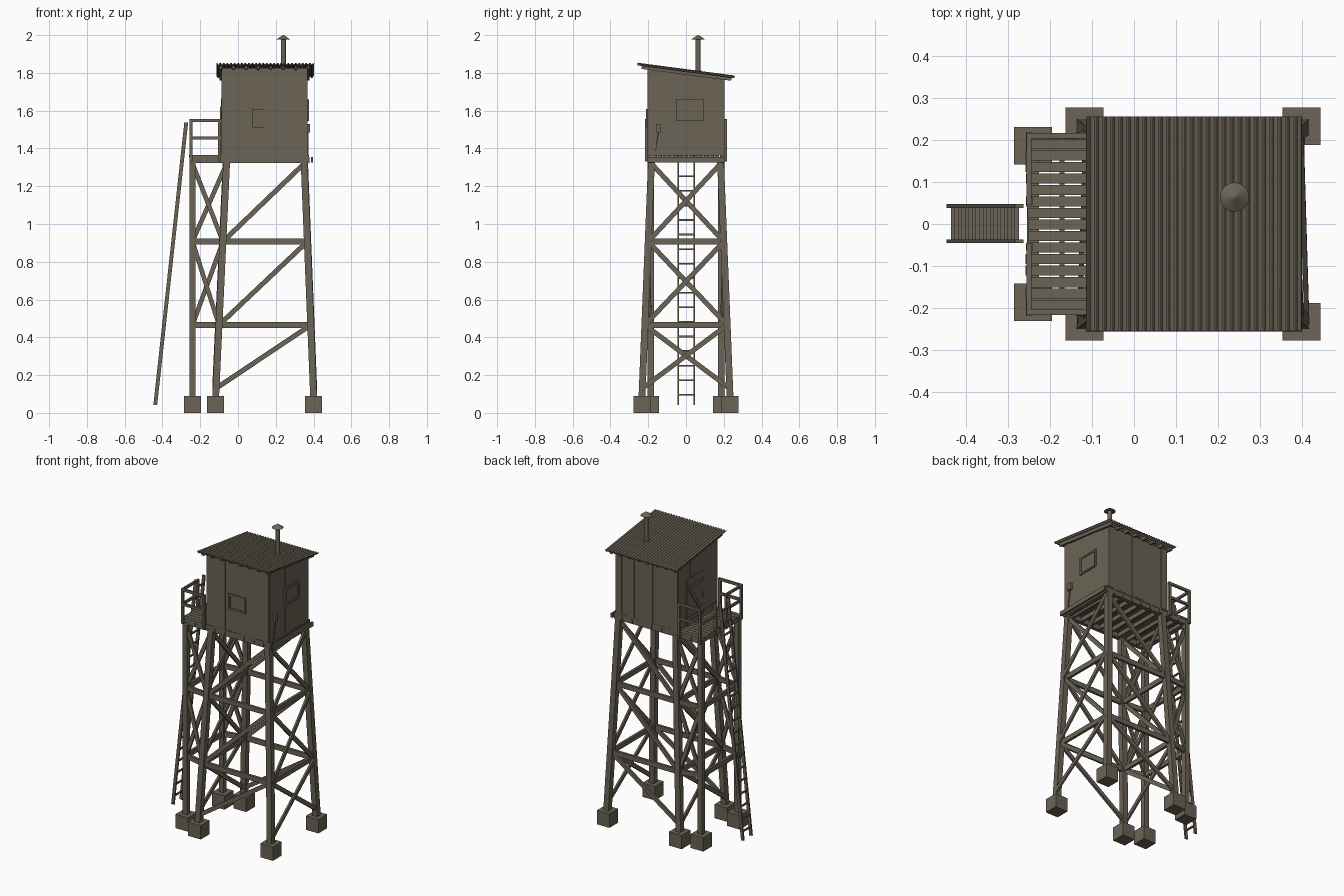
import bpy, bmesh, math, random
from mathutils import Vector, Matrix

if "Cube" in bpy.data.objects:
    bpy.data.objects.remove(bpy.data.objects["Cube"])

random.seed(4)
mat = bpy.data.materials.new("weathered_grey_brown")
mat.diffuse_color = (0.145, 0.125, 0.092, 1)
mat.use_nodes = True
mat.node_tree.nodes["Principled BSDF"].inputs["Base Color"].default_value = mat.diffuse_color


def finish(name, bm):
    bmesh.ops.recalc_face_normals(bm, faces=bm.faces)
    me = bpy.data.meshes.new(name)
    bm.to_mesh(me)
    bm.free()
    me.materials.append(mat)
    ob = bpy.data.objects.new(name, me)
    bpy.context.collection.objects.link(ob)
    return ob


def box(bm, x0, x1, y0, y1, z0, z1):
    m = Matrix.Translation(((x0 + x1) / 2, (y0 + y1) / 2, (z0 + z1) / 2)) @ \
        Matrix.Diagonal((abs(x1 - x0), abs(y1 - y0), abs(z1 - z0), 1))
    return bmesh.ops.create_cube(bm, size=1, matrix=m)["verts"]


def beam(bm, a, b, w, t, normal):
    """Bar from a to b; t is its thickness along normal, w the other way."""
    a, b = Vector(a), Vector(b)
    d = (b - a).normalized()
    n = Vector(normal)
    n = (n - d * n.dot(d)).normalized()
    s = n.cross(d)
    m = Matrix((d, s, n)).transposed().to_4x4()
    m.translation = (a + b) / 2
    bmesh.ops.create_cube(bm, size=1, matrix=m @ Matrix.Diagonal(((b - a).length, w, t, 1)))


def roof_z(y):
    return 1.810 - 0.132 * y


def main_leg(right, sy, z):
    t = (z - 0.09) / 1.24
    x = 0.40 - 0.05 * t if right else -0.118 + 0.058 * t
    return Vector((x, sy * (0.233 - 0.05 * t), z))


def deck_leg(sy, z):
    return Vector((-0.241, sy * 0.187, z))


SIDES = (-1, 1)
LEVELS = (0.13, 0.465, 0.907, 1.32)

# Concrete footings
bm = bmesh.new()
for sy in SIDES:
    for p in (main_leg(0, sy, 0.09), main_leg(1, sy, 0.09), deck_leg(sy, 0.09)):
        box(bm, p.x - .045, p.x + .045, p.y - .045, p.y + .045, 0, 0.09)
finish("footings", bm)

# Legs
bm = bmesh.new()
for sy in SIDES:
    for r in (0, 1):
        beam(bm, main_leg(r, sy, 0.08), main_leg(r, sy, 1.335), 0.036, 0.036, (0, 1, 0))
    beam(bm, deck_leg(sy, 0.08), deck_leg(sy, 1.335), 0.033, 0.033, (0, 1, 0))
finish("legs", bm)

# Horizontal braces
bm = bmesh.new()
for z in LEVELS[1:3]:
    for sy in SIDES:
        beam(bm, main_leg(0, sy, z), main_leg(1, sy, z), 0.032, 0.016, (0, 1, 0))
        beam(bm, deck_leg(sy, z), main_leg(0, sy, z), 0.032, 0.016, (0, 1, 0))
    for r in (0, 1):
        beam(bm, main_leg(r, -1, z), main_leg(r, 1, z), 0.032, 0.016, (1, 0, 0))
    beam(bm, deck_leg(-1, z), deck_leg(1, z), 0.032, 0.016, (1, 0, 0))
finish("horizontal_braces", bm)

# Diagonal braces
bm = bmesh.new()
for i in range(3):
    lo, hi = LEVELS[i], LEVELS[i + 1]
    for sy in SIDES:
        beam(bm, main_leg(0, sy, lo), main_leg(1, sy, hi), 0.026, 0.014, (0, 1, 0))
        if i:
            beam(bm, deck_leg(sy, lo), main_leg(0, sy, hi), 0.024, 0.012, (0, 1, 0))
            beam(bm, deck_leg(sy, hi), main_leg(0, sy, lo), 0.024, 0.012, (0, 1, 0))
        for r, off in ((0, -0.014), (1, 0.014)):
            o = Vector((off * (1 if sy > 0 else 0.3), 0, 0))
            beam(bm, main_leg(r, -sy, lo) + o, main_leg(r, sy, hi) + o, 0.026, 0.012, (1, 0, 0))
finish("diagonal_braces", bm)

# Platform frame and joists
bm = bmesh.new()
for sy in SIDES:
    box(bm, -0.257, 0.378, sy * 0.176, sy * 0.2, 1.322, 1.354)
for x in (-0.241, -0.06, 0.355):
    box(bm, x - .014, x + .014, -0.2, 0.2, 1.33, 1.354)
for i in range(9):
    x = -0.172 + i * 0.0705
    box(bm, x - .006, x + .006, -0.204, 0.204, 1.326, 1.354)
finish("platform_frame", bm)

# Floor planks
bm = bmesh.new()
for i in range(15):
    y = -0.206 + i * 0.0275
    box(bm, -0.26 + random.uniform(0, .008), 0.376, y, y + 0.0245, 1.354, 1.365)
finish("floor_planks", bm)

# Cabin core, its top follows the roof
X0, X1, YW, ZF = -0.083, 0.364, 0.2, 1.362


def slope_top(verts):
    for v in verts:
        if v.co.z > 1.5:
            v.co.z = roof_z(v.co.y) - 0.012


bm = bmesh.new()
slope_top(box(bm, X0, X1, -YW, YW, ZF, 1.8))
finish("cabin_walls", bm)

# Vertical wall boards with slightly uneven faces
bm = bmesh.new()
n = 10
for sy in SIDES:
    for i in range(n):
        w = (X1 - X0) / n
        d = YW + random.choice((0.002, 0.005))
        slope_top(box(bm, X0 + i * w, X0 + (i + 1) * w, sy * 0.19, sy * d, ZF, 1.8))
for x, s in ((X0, -1), (X1, 1)):
    for i in range(n):
        w = 2 * YW / n
        d = random.choice((0.001, 0.004))
        slope_top(box(bm, x - s * 0.01, x + s * d, -YW + i * w, -YW + (i + 1) * w, ZF, 1.8))
finish("wall_boards", bm)


# Windows: pane with a raised frame
def frame(bm, put, a0, a1, z0, z1, t=0.012):
    for u0, u1, v0, v1 in ((a0, a1, z0, z0 + t), (a0, a1, z1 - t, z1),
                           (a0, a0 + t, z0 + t, z1 - t), (a1 - t, a1, z0 + t, z1 - t)):
        put(bm, u0, u1, v0, v1, 0.012)
    put(bm, a0 + t, a1 - t, z0 + t, z1 - t, 0.006)


def on_front(bm, a0, a1, z0, z1, d):
    box(bm, a0, a1, -YW - d, -YW, z0, z1)


def on_right(bm, a0, a1, z0, z1, d):
    box(bm, X1, X1 + d, a0, a1, z0, z1)


bm = bmesh.new()
frame(bm, on_front, 0.077, 0.2, 1.51, 1.61)
finish("front_window", bm)
bm = bmesh.new()
frame(bm, on_right, -0.053, 0.092, 1.545, 1.66)
finish("right_window", bm)

# Ledged door with a diagonal brace on the left wall
bm = bmesh.new()
box(bm, X0 - 0.008, X0, -0.05, 0.12, ZF, 1.665)
for z in (1.41, 1.61):
    box(bm, X0 - 0.013, X0, -0.046, 0.116, z - .012, z + .012)
beam(bm, (X0 - 0.009, -0.035, 1.41), (X0 - 0.009, 0.105, 1.61), 0.02, 0.008, (1, 0, 0))
box(bm, X0 - 0.018, X0, -0.04, -0.034, 1.50, 1.53)
finish("door", bm)

# Utility box and cable on the right wall
bm = bmesh.new()
box(bm, X1, X1 + 0.016, -0.16, -0.132, 1.485, 1.53)
beam(bm, (X1 + 0.007, -0.146, 1.485), (X1 + 0.007, -0.167, 1.36), 0.005, 0.005, (1, 0, 0))
finish("utility_box", bm)

# Rafters under the roof
bm = bmesh.new()
for i in range(8):
    x = -0.09 + i * 0.066
    beam(bm, (x, -0.235, roof_z(-.235) - .012), (x, 0.24, roof_z(.24) - .012), 0.014, 0.016, (0, 0, 1))
finish("rafters", bm)

# Corrugated roof sheet
bm = bmesh.new()
waves, per = 27, 8
prev = None
for i in range(waves * per + 1):
    x = -0.113 + 0.513 * i / (waves * per)
    h = 0.005 * math.cos(2 * math.pi * i / per)
    row = [bm.verts.new((x, y, roof_z(y) + h + 0.003)) for y in (-0.256, 0.256)]
    if prev:
        bm.faces.new((prev[0], row[0], row[1], prev[1]))
    prev = row
roof = finish("corrugated_roof", bm)
mod = roof.modifiers.new("thickness", "SOLIDIFY")
mod.thickness = 0.004
mod.offset = 0

# Stove pipe with collar and conical cap
bm = bmesh.new()
for r0, r1, z0, z1 in ((0.0135, 0.0135, 1.75, 1.985), (0.022, 0.016, 1.795, 1.815), (0.035, 0.003, 1.978, 2.0)):
    bmesh.ops.create_cone(bm, cap_ends=True, segments=20, radius1=r0, radius2=r1, depth=z1 - z0,
                          matrix=Matrix.Translation((0.24, 0.064, (z0 + z1) / 2)))
pipe = finish("stove_pipe", bm)

# Deck railing, with a gap for the ladder
bm = bmesh.new()
for sy in SIDES:
    for x, y in ((-0.25, 0.21), (-0.25, 0.055), (-0.098, 0.21)):
        box(bm, x - .008, x + .008, sy * y - .008, sy * y + .008, 1.33, 1.55)
    for z in (1.455, 1.548):
        box(bm, -0.257, -0.088, sy * 0.204, sy * 0.217, z - .008, z + .008)
        box(bm, -0.257, -0.245, sy * 0.047, sy * 0.217, z - .008, z + .008)
finish("deck_railing", bm)

# Ladder
bm = bmesh.new()
bot, top = Vector((-0.438, 0, 0.042)), Vector((-0.274, 0, 1.538))
for y in (-0.041, 0.043):
    o = Vector((0, y, 0))
    beam(bm, bot + o, top + o, 0.02, 0.009, (0, 1, 0))
for i in range(19):
    p = bot.lerp(top, (i + 0.7) / 19.4)
    beam(bm, p + Vector((0, -.041, 0)), p + Vector((0, .043, 0)), 0.01, 0.009, (0, 0, 1))
finish("ladder", bm)

# Smooth only the round pipe
bpy.context.view_layer.objects.active = pipe
pipe.select_set(True)
bpy.ops.object.shade_smooth_by_angle(angle=math.radians(30))
